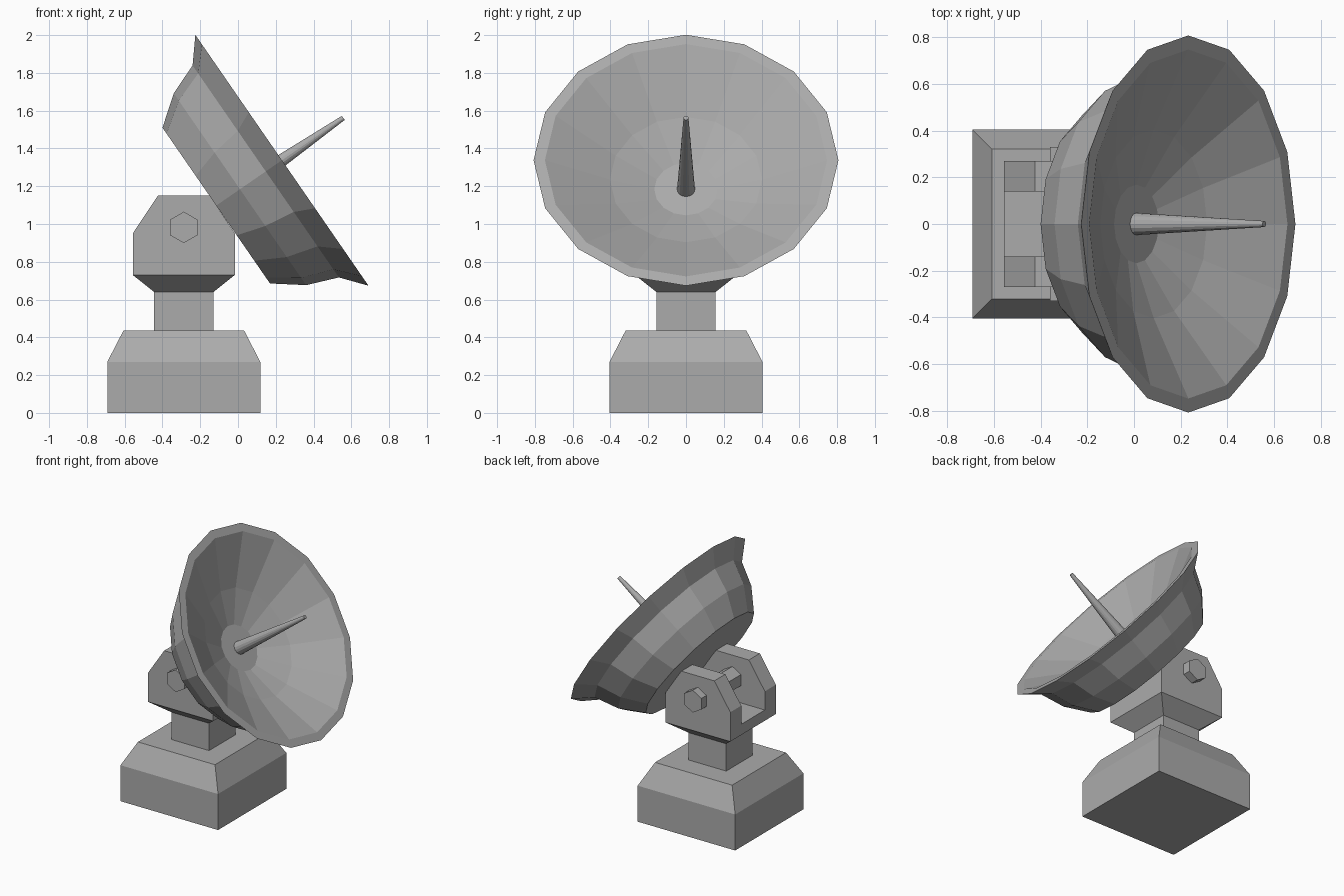
import bpy, bmesh, math
from mathutils import Matrix, Vector

if "Cube" in bpy.data.objects:
    bpy.data.objects.remove(bpy.data.objects["Cube"])

CX = -0.287                                   # pedestal centre line
DISH_C = Vector((0.2325, 0, 1.3375))          # centre of the dish rim
N = Vector((0.823, 0, 0.568)).normalized()    # direction the dish faces
T = Vector((-N.z, 0, N.x))                    # "up" inside the rim plane
DISH_M = Matrix((T, N.cross(T), N)).transposed().to_4x4()
DISH_M.translation = DISH_C

# One dark grey for everything
grey = bpy.data.materials.new("dark_grey")
grey.diffuse_color = (0.41, 0.41, 0.41, 1)
grey.use_nodes = True
grey.node_tree.nodes["Principled BSDF"].inputs["Base Color"].default_value = grey.diffuse_color


def finish(name, bm, matrix=Matrix()):
    bmesh.ops.recalc_face_normals(bm, faces=bm.faces)
    bm.transform(matrix)
    me = bpy.data.meshes.new(name)
    bm.to_mesh(me)
    bm.free()
    me.materials.append(grey)
    ob = bpy.data.objects.new(name, me)
    bpy.context.collection.objects.link(ob)
    return ob


def lathe(name, profile, sides, matrix, turn=0.0):
    """Sweep (radius, height) points round local z and cap both ends."""
    bm = bmesh.new()
    rings = []
    for r, h in profile:
        angles = [turn + 2 * math.pi * i / sides for i in range(sides)]
        rings.append([bm.verts.new((r * math.cos(a), r * math.sin(a), h)) for a in angles])
    for a, b in zip(rings, rings[1:]):
        for i in range(sides):
            j = (i + 1) % sides
            bm.faces.new((a[i], a[j], b[j], b[i]))
    bm.faces.new(rings[0])
    bm.faces.new(rings[-1])
    return finish(name, bm, matrix)


def square_stack(name, levels):
    """Stack of square sections given as (half width, z)."""
    lv = [(w * math.sqrt(2), z) for w, z in levels]
    return lathe(name, lv, 4, Matrix.Translation((CX, 0, 0)), math.pi / 4)


def slab(name, outline, half_depth):
    """Extrude an (x, z) outline symmetrically along y."""
    bm = bmesh.new()
    face = bm.faces.new([bm.verts.new((CX + x, -half_depth, z)) for x, z in outline])
    ext = bmesh.ops.extrude_face_region(bm, geom=[face], use_keep_orig=True)
    moved = [v for v in ext["geom"] if isinstance(v, bmesh.types.BMVert)]
    bmesh.ops.translate(bm, verts=moved, vec=(0, 2 * half_depth, 0))
    return finish(name, bm)


# Pedestal, and neck flaring out to the yoke
square_stack("base", [(0.405, 0), (0.405, 0.27), (0.32, 0.435)])
square_stack("neck", [(0.157, 0.43), (0.157, 0.64), (0.27, 0.73)])

# Chamfered yoke block, slotted from above with a raised step under the dish
half = [(0.27, 0.73), (0.27, 0.95), (0.137, 1.15)]
yoke = slab("yoke", half + [(-x, z) for x, z in reversed(half)], 0.27)
cutter = slab("slot_cutter", [(-0.4, 0.81), (0.13, 0.81), (0.13, 0.915),
                              (0.4, 0.915), (0.4, 1.3), (-0.4, 1.3)], 0.14)
cutter.hide_render = True
cutter.hide_set(True)
cut = yoke.modifiers.new("slot", 'BOOLEAN')
cut.operation = 'DIFFERENCE'
cut.solver = 'EXACT'
cut.object = cutter

# Hexagonal pivot through both arms
pivot = Matrix.Translation((CX, 0, 0.982)) @ Matrix.Rotation(math.pi / 2, 4, 'X')
lathe("pivot_bolt", [(0.083, -0.33), (0.083, 0.33)], 6, pivot, math.pi / 2)

# Dish: flat back, flared outer shell, flat lip, shallow inner bowl
lathe("dish", [(0.501, -0.4225), (0.617, -0.27), (0.682, -0.104), (0.807, 0.0),
               (0.747, 0.0), (0.403, -0.18), (0.168, -0.27)], 16, DISH_M)

# Tapered feed spike on the dish axis
lathe("feed_spike", [(0.048, -0.28), (0.013, 0.395)], 16, DISH_M)
